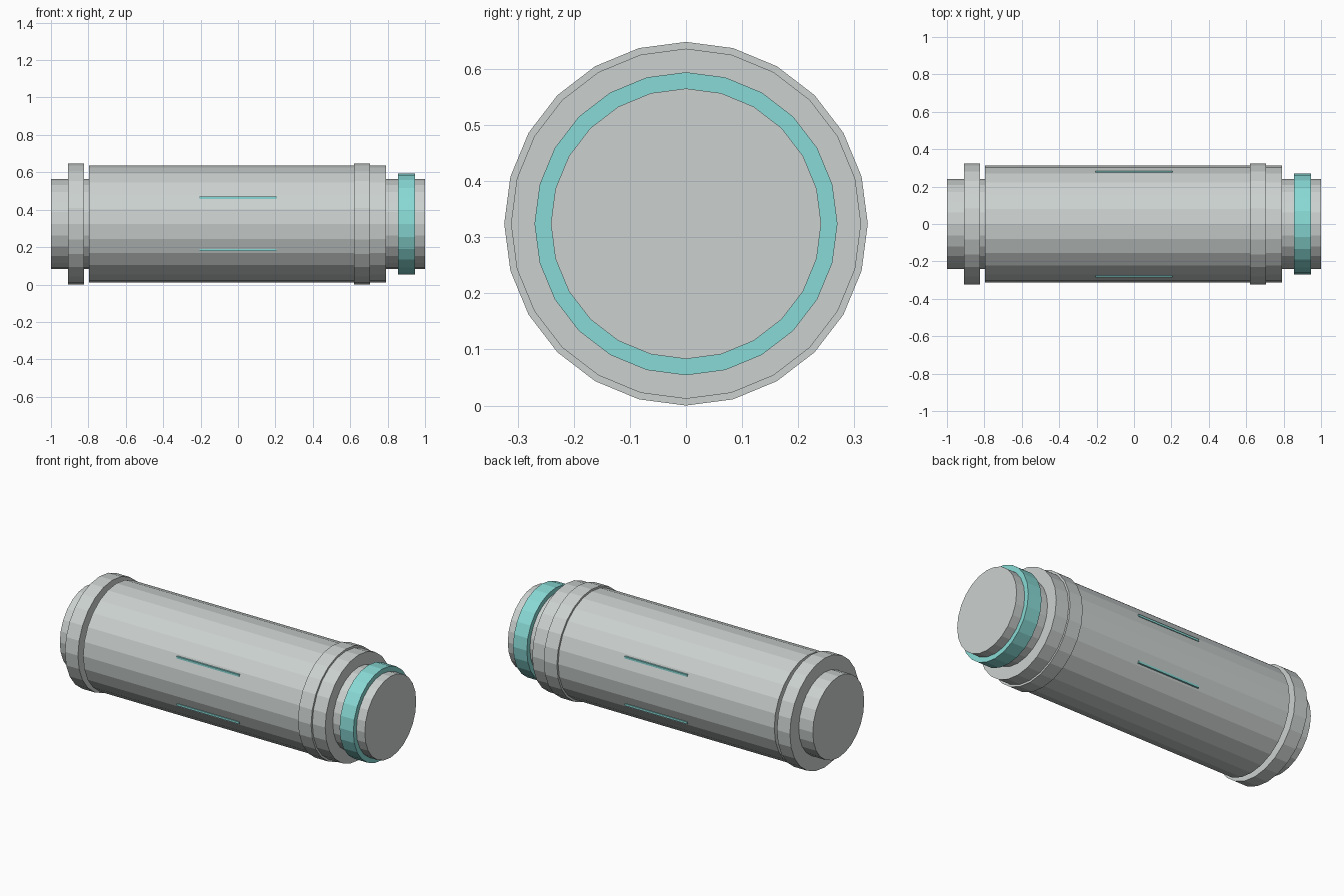
import bpy, math
from mathutils import Matrix

cube = bpy.data.objects.get("Cube")
if cube:
    bpy.data.objects.remove(cube, do_unlink=True)

MID = 0.324  # height of the long axis


def make_material(name, rgb):
    m = bpy.data.materials.new(name)
    m.use_nodes = True
    m.diffuse_color = (*rgb, 1)
    m.node_tree.nodes["Principled BSDF"].inputs["Base Color"].default_value = (*rgb, 1)
    return m


grey = make_material("light grey metal", (0.6, 0.64, 0.63))
teal = make_material("teal glow", (0.25, 0.7, 0.67))


def drum(name, x0, x1, radius, mat):
    """24-sided cylinder lying along x."""
    bpy.ops.mesh.primitive_cylinder_add(vertices=24, radius=radius, depth=x1 - x0,
                                        location=((x0 + x1) / 2, 0, MID),
                                        rotation=(0, math.pi / 2, 0))
    ob = bpy.context.object
    ob.name = name
    ob.data.materials.append(mat)


def strip(name, side, level):
    """Thin light bar set in the casing wall."""
    bpy.ops.mesh.primitive_cube_add(size=1, location=(0, side * 0.276, MID + level * 0.14))
    ob = bpy.context.object
    ob.name = name
    ob.data.transform(Matrix.Diagonal((0.41, 0.016, 0.012, 1)))
    ob.data.materials.append(teal)


# Core, casing and collars
drum("core", -1, 1, 0.241, grey)
drum("casing", -0.797, 0.79, 0.312, grey)
drum("rear_collar", -0.908, -0.823, 0.324, grey)
drum("front_collar", 0.62, 0.706, 0.324, grey)
drum("glow_ring", 0.855, 0.945, 0.27, teal)

# Light strips, two on each side
for side, side_name in ((-1, "front"), (1, "back")):
    for level, level_name in ((1, "upper"), (-1, "lower")):
        strip(f"{side_name}_{level_name}_strip", side, level)
